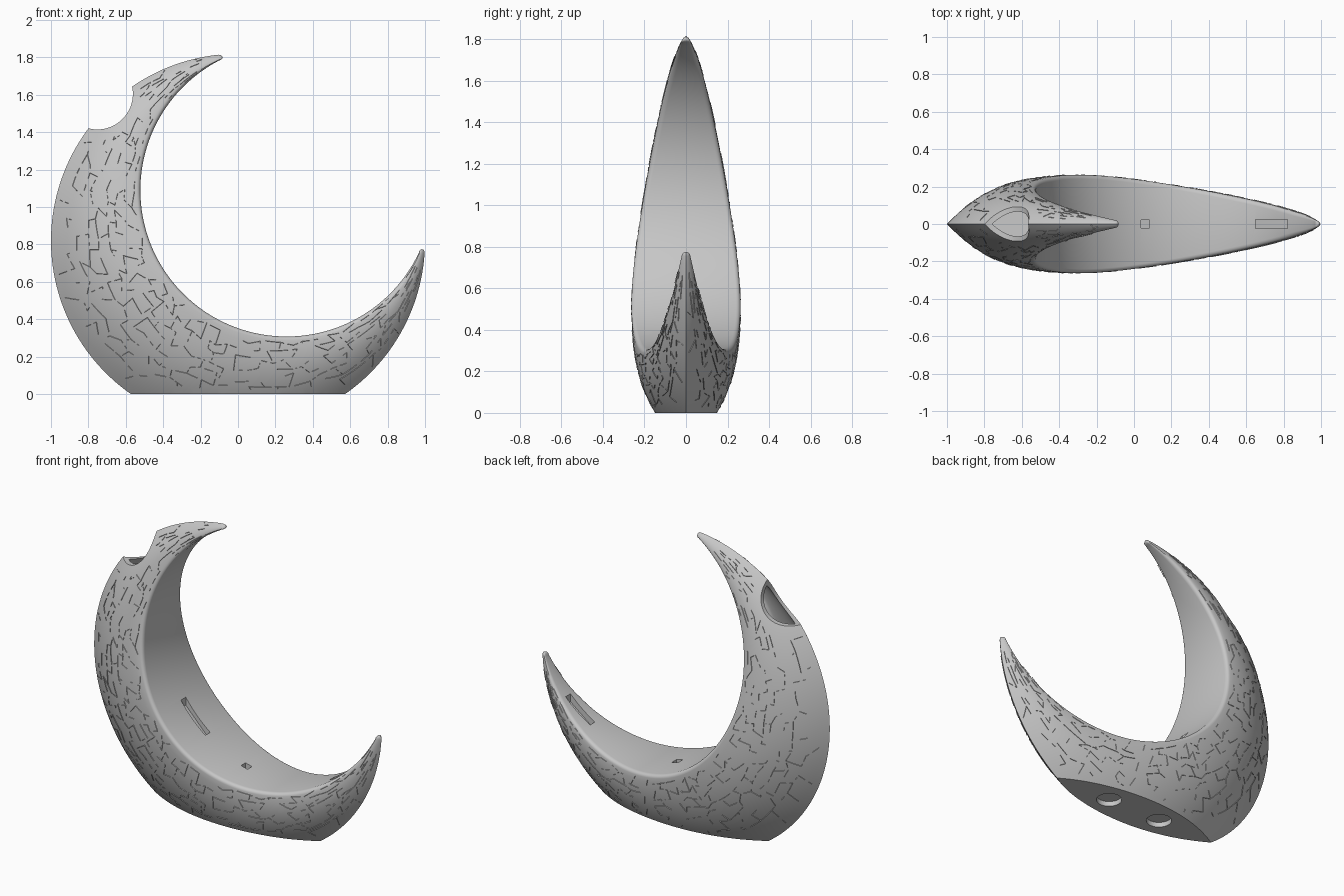
import bpy, bmesh, math, random
from mathutils import Vector, Matrix

if "Cube" in bpy.data.objects:
    bpy.data.objects.remove(bpy.data.objects["Cube"], do_unlink=True)

OUT_C = Vector((0, 0, 0.82))          # outer circle centre, radius 1
IN_C = Vector((0.26, 0, 1.09))        # inner circle centre
IN_R = 0.782
OFFSET = (IN_C - OUT_C).length
AXIS = math.atan2(IN_C.z - OUT_C.z, IN_C.x)
START, END = math.radians(96), math.radians(356.2)
BITE = Vector((-0.752, 0, 1.605))
BITE_R = 0.19
BULGE = 2.35

stone = bpy.data.materials.new("stone grey")
stone.use_nodes = True
stone.diffuse_color = (0.57, 0.57, 0.57, 1)
stone.node_tree.nodes["Principled BSDF"].inputs["Base Color"].default_value = (0.57, 0.57, 0.57, 1)


def finish(bm, name):
    mesh = bpy.data.meshes.new(name)
    bm.to_mesh(mesh)
    bm.free()
    mesh.materials.append(stone)
    obj = bpy.data.objects.new(name, mesh)
    bpy.context.collection.objects.link(obj)
    return obj


def section(phi):
    """Inner radius, thickness and half width of the crescent at an angle."""
    t = phi - AXIS
    inner = OFFSET * math.cos(t) + math.sqrt(IN_R ** 2 - (OFFSET * math.sin(t)) ** 2)
    thick = 1 - inner
    return inner, thick, 0.262 * (thick / 0.59) ** 0.85


def place(phi, radius, y):
    return OUT_C + Vector((radius * math.cos(phi), y, radius * math.sin(phi)))


def surface(phi, s, side):
    inner, thick, half = section(phi)
    return place(phi, inner + s * thick, side * half * (1 - s ** BULGE))


def ring_points(phi, wall=0.0):
    """Closed section: flat inner wall, rounded rims, bulged sides, sharp ridge."""
    inner, thick, half = section(phi)
    inner, thick, half = inner + wall, thick - 2.5 * wall, half - wall
    e = min(0.022, 0.35 * half, 0.35 * thick)
    side = [(inner, half - e), (inner + 0.08 * e, half - 0.6 * e), (inner + 0.3 * e, half - 0.28 * e),
            (inner + 0.6 * e, half - 0.08 * e)]
    s0 = e / thick
    for k in range(15):
        s = s0 + (1 - s0) * k / 15
        side.append((inner + s * thick, half * (1 - s ** BULGE)))
    loop = side + [(inner + thick, 0)] + [(r, -y) for r, y in reversed(side)]
    return [place(phi, r, y) for r, y in loop]


def rounded_end(phi, direction):
    base = ring_points(phi)
    mid = sum(base, Vector()) / len(base)
    tangent = Vector((-math.sin(phi), 0, math.cos(phi))) * direction
    return [[mid + (p - mid) * math.cos(a) + tangent * 0.02 * math.sin(a) for p in base]
            for a in map(math.radians, (25, 45, 62, 76, 86))]


def sweep(start, end, steps, wall=0.0):
    return [ring_points(start + (end - start) * i / steps, wall) for i in range(steps + 1)]


def skin(rings):
    bm = bmesh.new()
    rows = [[bm.verts.new(p) for p in ring] for ring in rings]
    for a, b in zip(rows, rows[1:]):
        for i in range(len(a)):
            j = (i + 1) % len(a)
            bm.faces.new((a[i], a[j], b[j], b[i]))
    bm.faces.new(rows[0])
    bm.faces.new(rows[-1])
    bmesh.ops.recalc_face_normals(bm, faces=bm.faces)
    return bm


# Crescent body with rounded tips and a flat base
bm = skin(rounded_end(START, -1)[::-1] + sweep(START, END, 130) + rounded_end(END, 1))
bmesh.ops.bisect_plane(bm, geom=bm.verts[:] + bm.edges[:] + bm.faces[:], dist=1e-5,
                       plane_co=(0, 0, 0), plane_no=(0, 0, -1), clear_outer=True)
bmesh.ops.holes_fill(bm, edges=[e for e in bm.edges if e.is_boundary], sides=0)
bmesh.ops.recalc_face_normals(bm, faces=bm.faces)
body = finish(bm, "crescent_body")


# Cutters
def tube(name, loc, rot, radius, depth):
    b = bmesh.new()
    bmesh.ops.create_cone(b, cap_ends=True, segments=64, radius1=radius, radius2=radius, depth=depth,
                          matrix=Matrix.Translation(loc) @ rot)
    return finish(b, name)


def wall_slot(name, x0, x1, width, depth):
    """Upright slot whose floor runs parallel to the inner wall."""
    z0, z1 = (IN_C.z - math.sqrt(IN_R ** 2 - (x - IN_C.x) ** 2) for x in (x0, x1))
    m = Matrix.Diagonal((x1 - x0, width, 2 * depth, 1))
    m[2][0] = z1 - z0
    b = bmesh.new()
    bmesh.ops.create_cube(b, size=1, matrix=Matrix.Translation(((x0 + x1) / 2, 0, (z0 + z1) / 2)) @ m)
    return finish(b, name)


cutters = [tube("bite_cutter", BITE, Matrix.Rotation(math.pi / 2, 4, "X"), BITE_R, 1),
           finish(skin(sweep(math.radians(117), math.radians(190), 36, 0.024)), "hollow_cutter"),
           wall_slot("left_slot_cutter", 0.65, 0.82, 0.048, 0.05),
           wall_slot("right_slot_cutter", -0.38, -0.21, 0.048, 0.05),
           wall_slot("square_slot_cutter", 0.037, 0.082, 0.045, 0.04)]
cutters += [tube("base_hole_cutter", (x, 0, 0), Matrix.Identity(4), 0.072, 0.06) for x in (-0.185, 0.185)]

bpy.context.view_layer.objects.active = body
for c in cutters:
    c.hide_render = True
    mod = body.modifiers.new("cut", "BOOLEAN")
    mod.operation = "DIFFERENCE"
    mod.solver = "EXACT"
    mod.object = c
    bpy.ops.object.modifier_apply(modifier=mod.name)
    bpy.data.objects.remove(c, do_unlink=True)

# Fine broken crack ridges over both outer sides
random.seed(7)
bm = bmesh.new()
COLS, LINES, PARTS, WIDTH, HEIGHT = 46, 8, 4, 0.0012, 0.003


def crack(a, b, side):
    pts = [surface(a[0] + (b[0] - a[0]) * k / PARTS, a[1] + (b[1] - a[1]) * k / PARTS, side)
           for k in range(PARTS + 1)]
    if (pts[-1] - pts[0]).length < 0.035:
        return
    du = surface(a[0] + 0.01, a[1], side) - pts[0]
    dv = surface(a[0], a[1] + 0.01, side) - pts[0]
    n = du.cross(dv).normalized()
    if n.y * side < 0:
        n = -n
    for p, q in zip(pts, pts[1:]):
        if random.random() < 0.3 or min(p.z, q.z) < 0.02 or (p - BITE).xz.length < BITE_R + 0.05:
            continue
        w = n.cross(q - p).normalized() * WIDTH
        top_p, top_q = bm.verts.new(p + n * HEIGHT), bm.verts.new(q + n * HEIGHT)
        bm.faces.new((bm.verts.new(p - w), bm.verts.new(q - w), top_q, top_p))
        bm.faces.new((top_p, top_q, bm.verts.new(q + w), bm.verts.new(p + w)))


for side in (-1, 1):
    grid = [[(START + 0.12 + (END - START - 0.22) * (i + random.uniform(-0.4, 0.4)) / COLS,
              0.1 + 0.82 * (j + random.uniform(-0.35, 0.35)) / LINES)
             for j in range(LINES + 1)] for i in range(COLS + 1)]
    for i in range(COLS):
        for j in range(LINES):
            if random.random() < 0.6:
                crack(grid[i][j], grid[i + 1][j], side)
            if (i + j) % 2 and random.random() < 0.85:
                crack(grid[i][j], grid[i][j + 1], side)
finish(bm, "surface_cracks")

# Smooth body with sharp ridge and cut edges
bpy.ops.object.select_all(action="DESELECT")
body.select_set(True)
bpy.context.view_layer.objects.active = body
bpy.ops.object.shade_smooth_by_angle(angle=math.radians(32))
